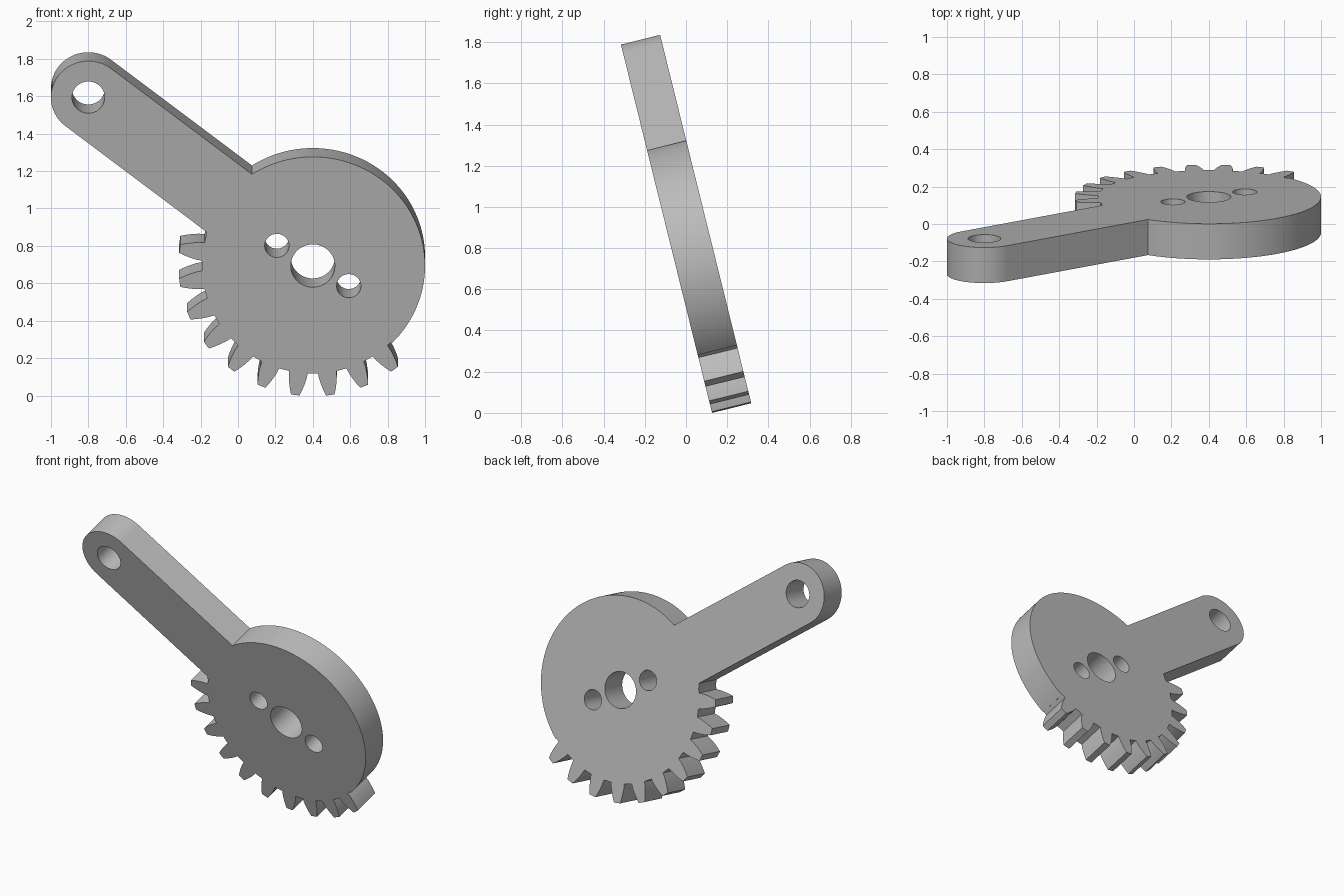
import bpy
import bmesh
from math import radians, cos, sin, asin, degrees

cube = bpy.data.objects.get("Cube")
if cube:
    bpy.data.objects.remove(cube, do_unlink=True)

DISC_R, ROOT_R, ARM_R = 0.6, 0.593, 0.2
ARM_ANGLE, ARM_LENGTH = 142.3, 1.517
THICKNESS, TILT = 0.196, 13.9
PITCH, TEETH, FIRST_TOOTH = 15, 10, -187.5
# Tooth flank: radius and half angle, from root to tip
FLANK = [(ROOT_R, 4.85), (0.625, 4.35), (0.655, 3.65), (0.69, 2.7), (0.718, 1.8)]


def polar(r, deg, centre=(0, 0)):
    a = radians(deg)
    return (centre[0] + r * cos(a), centre[1] + r * sin(a))


def arc(r, start, end, steps, centre=(0, 0)):
    return [polar(r, start + (end - start) * i / steps, centre) for i in range(steps + 1)]


arm_end = polar(ARM_LENGTH, ARM_ANGLE)
spread = degrees(asin(ARM_R / DISC_R))

# Outline: gear teeth, plain rim, then the rounded arm
outline = [polar(ROOT_R, FIRST_TOOTH - PITCH / 2)]
for i in range(TEETH):
    mid = FIRST_TOOTH + i * PITCH
    outline += [polar(r, mid - h) for r, h in FLANK]
    outline += [polar(r, mid + h) for r, h in reversed(FLANK)]
rim_start = FIRST_TOOTH + (TEETH - 0.5) * PITCH
outline.append(polar(ROOT_R, rim_start))
outline += arc(DISC_R, rim_start, ARM_ANGLE - spread, 84)
outline += arc(ARM_R, ARM_ANGLE - 90, ARM_ANGLE + 90, 40, arm_end)
outline.append(polar(DISC_R, ARM_ANGLE + spread))

# Holes: shaft, two screw holes beside it, and the arm pivot
holes = [(0.118, (0, 0)), (0.065, polar(0.222, 150)),
         (0.065, polar(0.222, -30)), (0.0875, arm_end)]
loops = [outline] + [arc(r, 0, 360, 64, c)[:-1] for r, c in holes]

# Filled flat profile with thickness
curve = bpy.data.curves.new("gear_lever_profile", 'CURVE')
curve.dimensions = '2D'
curve.fill_mode = 'BOTH'
curve.extrude = THICKNESS / 2
for loop in loops:
    spline = curve.splines.new('POLY')
    spline.points.add(len(loop) - 1)
    for point, (x, y) in zip(spline.points, loop):
        point.co = (x, y, 0, 1)
    spline.use_cyclic_u = True

lever = bpy.data.objects.new("gear_lever", curve)
bpy.context.collection.objects.link(lever)
lever.location = (0.4, 0.05, 0.717)
lever.rotation_euler = (radians(90 + TILT), 0, 0)

bpy.ops.object.select_all(action='DESELECT')
lever.select_set(True)
bpy.context.view_layer.objects.active = lever
bpy.ops.object.convert(target='MESH')

# Weld the caps to the walls
bm = bmesh.new()
bm.from_mesh(lever.data)
bmesh.ops.remove_doubles(bm, verts=bm.verts, dist=0.0001)
bmesh.ops.recalc_face_normals(bm, faces=bm.faces)
bm.to_mesh(lever.data)
bm.free()
bpy.ops.object.shade_smooth_by_angle(angle=radians(25))

# Plain grey metal
grey = bpy.data.materials.new("plain_grey")
grey.use_nodes = True
colour = (0.5, 0.5, 0.5, 1)
grey.diffuse_color = colour
grey.node_tree.nodes["Principled BSDF"].inputs["Base Color"].default_value = colour
lever.data.materials.clear()
lever.data.materials.append(grey)
